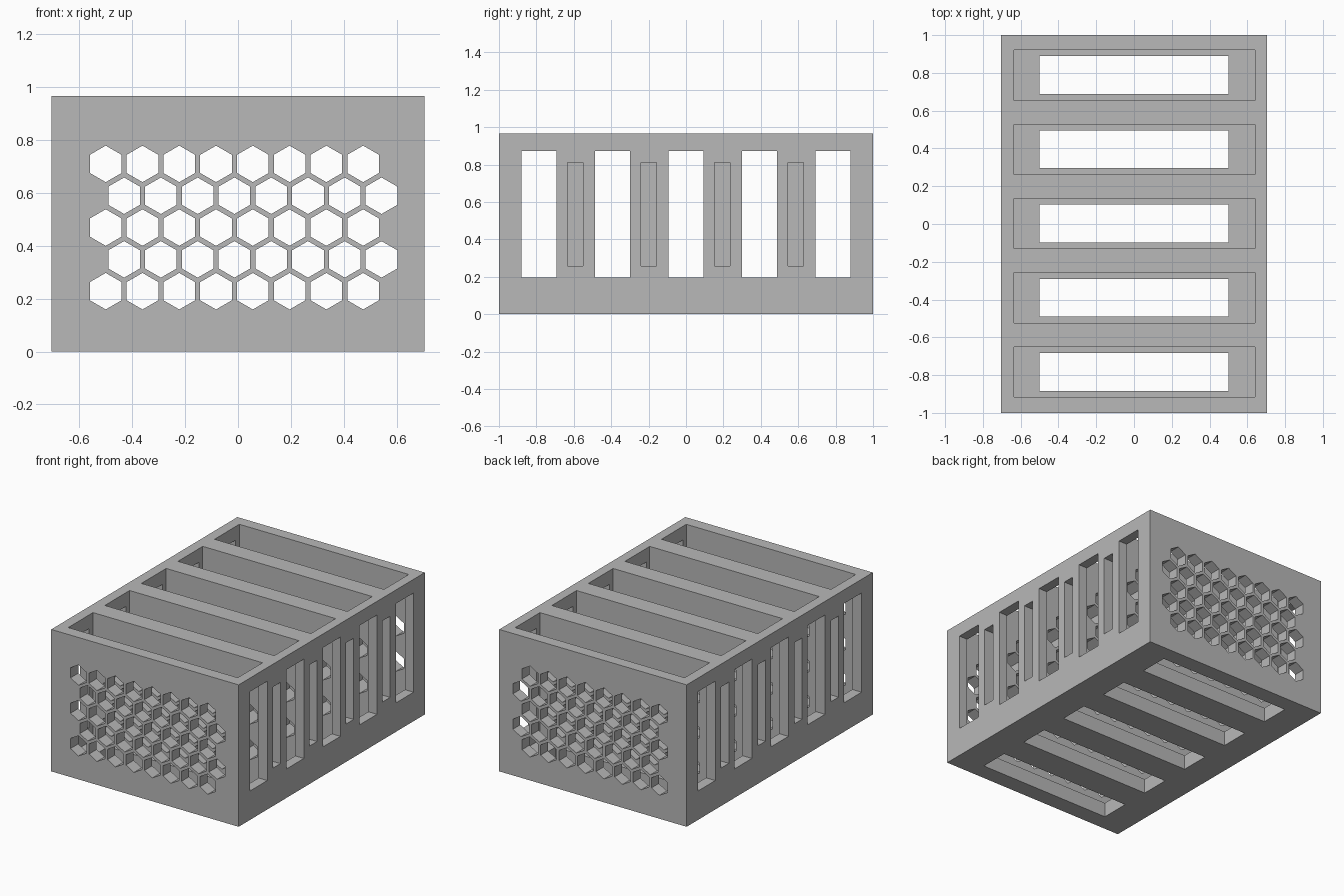
import bpy, bmesh, math
from mathutils import Matrix, Vector

cube = bpy.data.objects.get("Cube")
if cube:
    bpy.data.objects.remove(cube, do_unlink=True)

HALF_X, HALF_Y, HEIGHT = 0.705, 1.0, 0.965
FLOOR = 0.10
PITCH = 0.393          # bay spacing along the depth
BAYS = range(-2, 3)

grey = bpy.data.materials.new("plain grey")
grey.use_nodes = True
colour = (0.48, 0.48, 0.48, 1)
grey.diffuse_color = colour
grey.node_tree.nodes["Principled BSDF"].inputs["Base Color"].default_value = colour


def add_box(bm, x0, x1, y0, y1, z0, z1):
    size = Matrix.Diagonal((x1 - x0, y1 - y0, z1 - z0, 1))
    centre = Vector((x0 + x1, y0 + y1, z0 + z1)) / 2
    bmesh.ops.create_cube(bm, size=1, matrix=Matrix.Translation(centre) @ size)


def add_hex(bm, x, z):
    # pointed-top hexagonal prism running front to back
    turn = Matrix.Rotation(math.pi / 2, 4, "X")
    ret = bmesh.ops.create_cone(bm, cap_ends=True, segments=6, radius1=0.069,
                                radius2=0.069, depth=2.4)
    verts = ret["verts"]
    if max(v.co.x for v in verts) > 0.065:
        turn = turn @ Matrix.Rotation(math.pi / 6, 4, "Z")
    bmesh.ops.transform(bm, matrix=Matrix.Translation((x, 0, z)) @ turn, verts=verts)


def make_object(name, bm):
    bmesh.ops.recalc_face_normals(bm, faces=bm.faces)
    mesh = bpy.data.meshes.new(name)
    bm.to_mesh(mesh)
    bm.free()
    mesh.materials.append(grey)
    obj = bpy.data.objects.new(name, mesh)
    bpy.context.collection.objects.link(obj)
    return obj


# Solid block
bm = bmesh.new()
add_box(bm, -HALF_X, HALF_X, -HALF_Y, HALF_Y, 0, HEIGHT)
body = make_object("slotted_case", bm)

# Open-topped bays
pockets = bmesh.new()
for k in BAYS:
    y = 0.002 + k * PITCH
    add_box(pockets, -0.635, 0.64, y - 0.133, y + 0.133, FLOOR, 1.2)

# Vents through the floor
floor_vents = bmesh.new()
for k in BAYS:
    y = 0.003 + k * PITCH
    add_box(floor_vents, -0.5, 0.5, y - 0.1, y + 0.1, -0.2, FLOOR + 0.2)

# Wide windows through both side walls
windows = bmesh.new()
for k in BAYS:
    y = k * PITCH
    add_box(windows, -1, 1, y - 0.094, y + 0.094, 0.197, 0.872)

# Narrow blind grooves outside each divider
grooves = bmesh.new()
for k in range(4):
    y = (k - 1.5) * PITCH - 0.002
    for x0, x1 in ((-1, 0.08 - HALF_X), (HALF_X - 0.08, 1)):
        add_box(grooves, x0, x1, y - 0.041, y + 0.041, 0.258, 0.81)

# Staggered honeycomb through front, dividers and back
honeycomb = bmesh.new()
for row in range(5):
    for col in range(8):
        add_hex(honeycomb, -0.5 + 0.139 * col + 0.0695 * (row % 2), 0.228 + 0.1203 * row)

# Carve the block, then discard the cutters
cutters = []
for name, bm in (("pocket_cutter", pockets), ("floor_vent_cutter", floor_vents),
                 ("window_cutter", windows), ("groove_cutter", grooves),
                 ("honeycomb_cutter", honeycomb)):
    cutter = make_object(name, bm)
    cutter.hide_render = True
    cutters.append(cutter)
    mod = body.modifiers.new(name, "BOOLEAN")
    mod.operation = "DIFFERENCE"
    mod.solver = "EXACT"
    mod.object = cutter

bpy.context.view_layer.update()
carved = bpy.data.meshes.new_from_object(
    body.evaluated_get(bpy.context.evaluated_depsgraph_get()))
body.modifiers.clear()
body.data = carved
for cutter in cutters:
    bpy.data.objects.remove(cutter, do_unlink=True)
